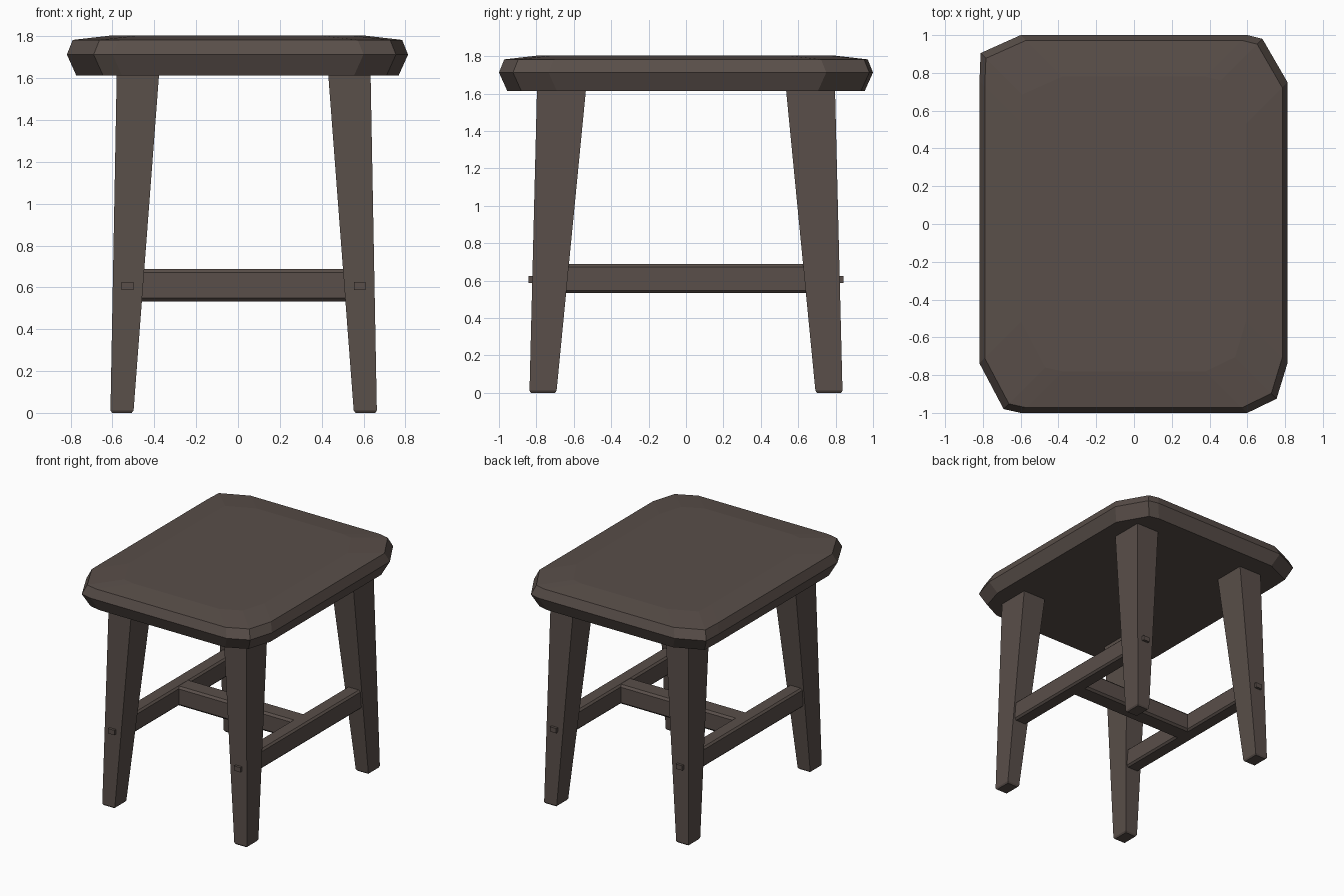
import bpy, bmesh

if "Cube" in bpy.data.objects:
    bpy.data.objects.remove(bpy.data.objects["Cube"])

wood = bpy.data.materials.new("dark brown wood")
wood.diffuse_color = (0.100, 0.077, 0.067, 1)
wood.use_nodes = True
wood.node_tree.nodes["Principled BSDF"].inputs["Base Color"].default_value = wood.diffuse_color


def make(name, bm):
    bmesh.ops.recalc_face_normals(bm, faces=bm.faces)
    me = bpy.data.meshes.new(name)
    bm.to_mesh(me)
    bm.free()
    me.materials.append(wood)
    ob = bpy.data.objects.new(name, me)
    bpy.context.collection.objects.link(ob)
    return ob


def loft(name, rings):
    """Skin a stack of closed rings and cap both ends."""
    bm = bmesh.new()
    vs = [[bm.verts.new(p) for p in r] for r in rings]
    n = len(vs[0])
    for a, b in zip(vs, vs[1:]):
        for i in range(n):
            bm.faces.new((a[i], a[(i + 1) % n], b[(i + 1) % n], b[i]))
    bm.faces.new(vs[0][::-1])
    bm.faces.new(vs[-1])
    return make(name, bm)


def box(name, x, y, z, chamfer=0):
    bm = bmesh.new()
    bmesh.ops.create_cube(bm, size=1)
    for v in bm.verts:
        v.co = [r[0] if c < 0 else r[1] for c, r in zip(v.co, (x, y, z))]
    if chamfer:
        # chamfer only the four long edges
        longest = max(e.calc_length() for e in bm.edges)
        edges = [e for e in bm.edges if e.calc_length() > longest - 0.01]
        bmesh.ops.bevel(bm, geom=edges, offset=chamfer, segments=1, affect='EDGES')
    return make(name, bm)


# Seat: hand-cut outline with irregular corners, bevelled rim and low crown
outline = [(-0.6, -1), (0.6, -1), (0.755, -0.925), (0.813, -0.735),
           (0.813, 0.75), (0.68, 0.98), (0.6, 1), (-0.6, 1),
           (-0.812, 0.905), (-0.818, 0.757), (-0.818, -0.738), (-0.69, -0.98)]


def seat_ring(inset, z):
    return [(x - inset * (1 if x > 0 else -1), y - inset * (1 if y > 0 else -1), z)
            for x, y in outline]


loft("seat", [seat_ring(0.045, 1.613), seat_ring(0, 1.713),
              seat_ring(0.028, 1.783), seat_ring(0.22, 1.805)])

CX = 0.027  # the frame sits slightly off the seat's centre


def leg_ring(sx, sy, z, inset=0):
    t = z / 1.61
    x0, x1 = 0.527 - 0.122 * t + inset, 0.637 - 0.030 * t - inset
    y0, y1 = 0.693 - 0.157 * t + inset, 0.837 - 0.040 * t - inset
    return [(CX + sx * x, sy * y, z) for x, y in ((x0, y0), (x1, y0), (x1, y1), (x0, y1))]


for sx, side in ((-1, "left"), (1, "right")):
    for sy, end in ((-1, "front"), (1, "back")):
        # Tapered leg with a chamfered foot
        loft(f"{end}_{side}_leg", [leg_ring(sx, sy, 0, 0.008), leg_ring(sx, sy, 0.012),
                                   leg_ring(sx, sy, 1.63)])
        # Tenon peg poking through the leg
        px = CX + sx * 0.555
        box(f"{end}_{side}_peg", (px - 0.028, px + 0.028),
            sorted((sy * 0.76, sy * 0.842)), (0.588, 0.626))
    # Side stretcher
    xs = sorted((CX + sx * 0.494, CX + sx * 0.612))
    box(f"{side}_stretcher", xs, (-0.72, 0.72), (0.533, 0.688), 0.014)

# Cross stretcher joining the two sides
box("cross_stretcher", (CX - 0.52, CX + 0.52), (-0.075, 0.075), (0.533, 0.687), 0.016)
